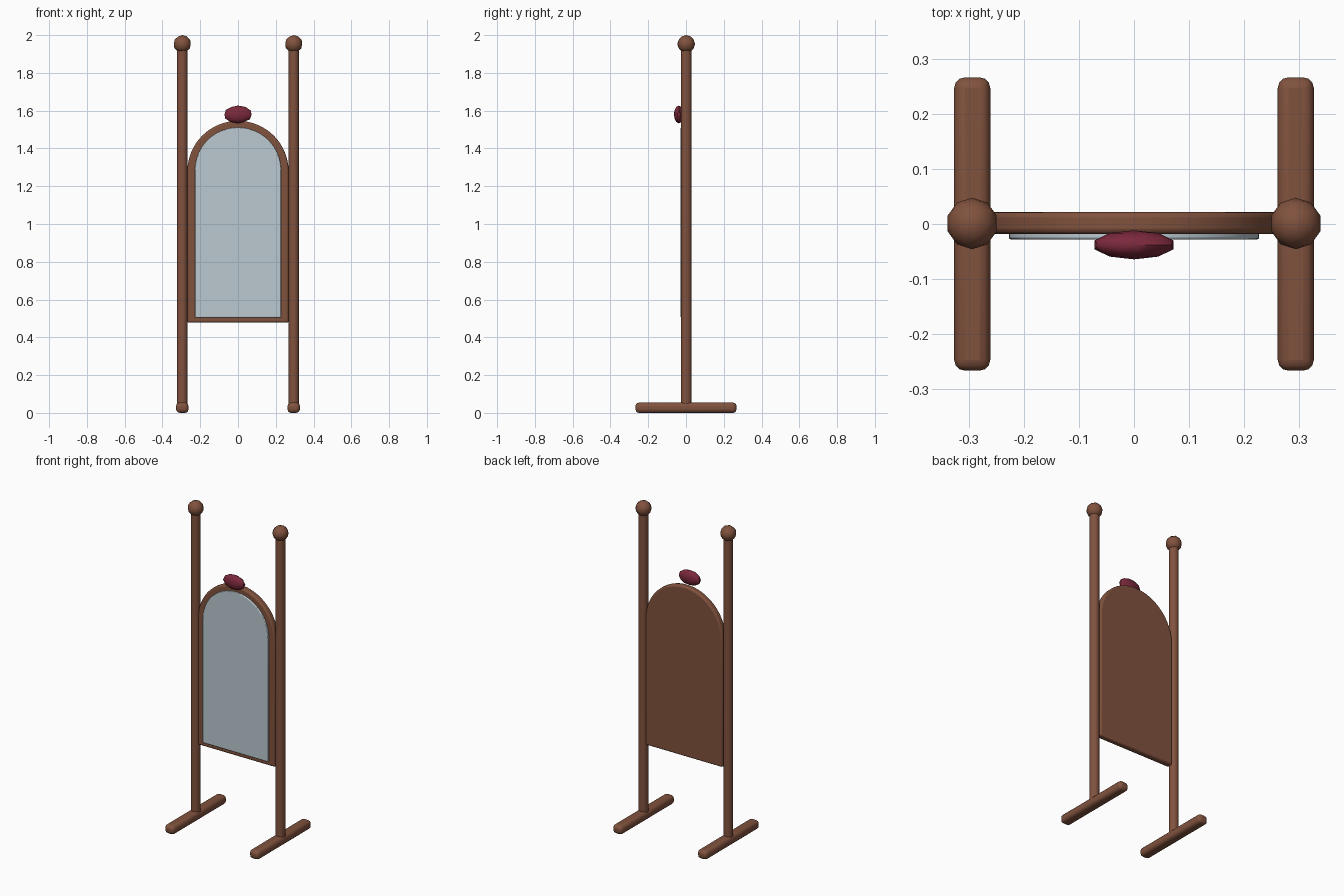
import bpy, bmesh, math
from mathutils import Matrix

if "Cube" in bpy.data.objects:
    bpy.data.objects.remove(bpy.data.objects["Cube"])


def material(name, rgb):
    m = bpy.data.materials.new(name)
    m.diffuse_color = (*rgb, 1)
    m.use_nodes = True
    m.node_tree.nodes["Principled BSDF"].inputs["Base Color"].default_value = m.diffuse_color
    return m


WOOD = material("brown_wood", (0.22, 0.085, 0.048))
GLASS = material("mirror_glass", (0.50, 0.59, 0.64))
RED = material("dark_red", (0.20, 0.022, 0.045))


def make(name, bm, mat, bevel=0, segments=3):
    bmesh.ops.recalc_face_normals(bm, faces=bm.faces)
    me = bpy.data.meshes.new(name)
    bm.to_mesh(me)
    bm.free()
    ob = bpy.data.objects.new(name, me)
    bpy.context.collection.objects.link(ob)
    me.materials.append(mat)
    if bevel:
        mod = ob.modifiers.new("rounding", 'BEVEL')
        mod.width, mod.segments = bevel, segments
        mod.limit_method, mod.angle_limit = 'ANGLE', math.radians(40)
    bpy.ops.object.select_all(action='DESELECT')
    ob.select_set(True)
    bpy.context.view_layer.objects.active = ob
    bpy.ops.object.shade_smooth_by_angle(angle=math.radians(35))
    return ob


def ball(name, centre, radii, mat):
    bm = bmesh.new()
    bmesh.ops.create_icosphere(
        bm, subdivisions=2, radius=1,
        matrix=Matrix.Translation(centre) @ Matrix.Diagonal((*radii, 1)))
    return make(name, bm, mat)


def arched_panel(name, half_width, z_bottom, z_spring, y_front, y_back, mat, bevel):
    # Rectangle with a semicircular top, extruded along y
    n = 32
    pts = [(-half_width, z_bottom), (half_width, z_bottom)]
    pts += [(half_width * math.cos(math.pi * i / n),
             z_spring + half_width * math.sin(math.pi * i / n)) for i in range(n + 1)]
    bm = bmesh.new()
    face = bm.faces.new([bm.verts.new((x, y_front, z)) for x, z in pts])
    out = bmesh.ops.extrude_face_region(bm, geom=[face], use_keep_orig=True)
    verts = [v for v in out["geom"] if isinstance(v, bmesh.types.BMVert)]
    bmesh.ops.translate(bm, verts=verts, vec=(0, y_back - y_front, 0))
    return make(name, bm, mat, bevel)


# Posts, finials and feet on both sides
for side, sx in (("left", -0.295), ("right", 0.295)):
    bm = bmesh.new()
    bmesh.ops.create_cone(bm, cap_ends=True, segments=16, radius1=0.028, radius2=0.028,
                          depth=1.92, matrix=Matrix.Translation((sx, 0.001, 0.99)))
    make(side + "_post", bm, WOOD)
    ball(side + "_finial", (sx, 0.001, 1.953), (0.047,) * 3, WOOD)
    bm = bmesh.new()
    bmesh.ops.create_cube(bm, size=1, matrix=Matrix.Translation((sx, 0, 0.0275))
                          @ Matrix.Diagonal((0.066, 0.535, 0.055, 1)))
    make(side + "_foot", bm, WOOD, 0.02)

# Arched wooden frame with solid back, and the mirror plate on its front
arched_panel("mirror_frame", 0.268, 0.478, 1.278, -0.018, 0.022, WOOD, 0.010)
arched_panel("mirror_glass", 0.228, 0.505, 1.283, -0.028, 0.0, GLASS, 0.004)

# Oval ornament on top of the arch
ball("crest_ornament", (0, -0.038, 1.58), (0.0755, 0.0265, 0.047), RED)
